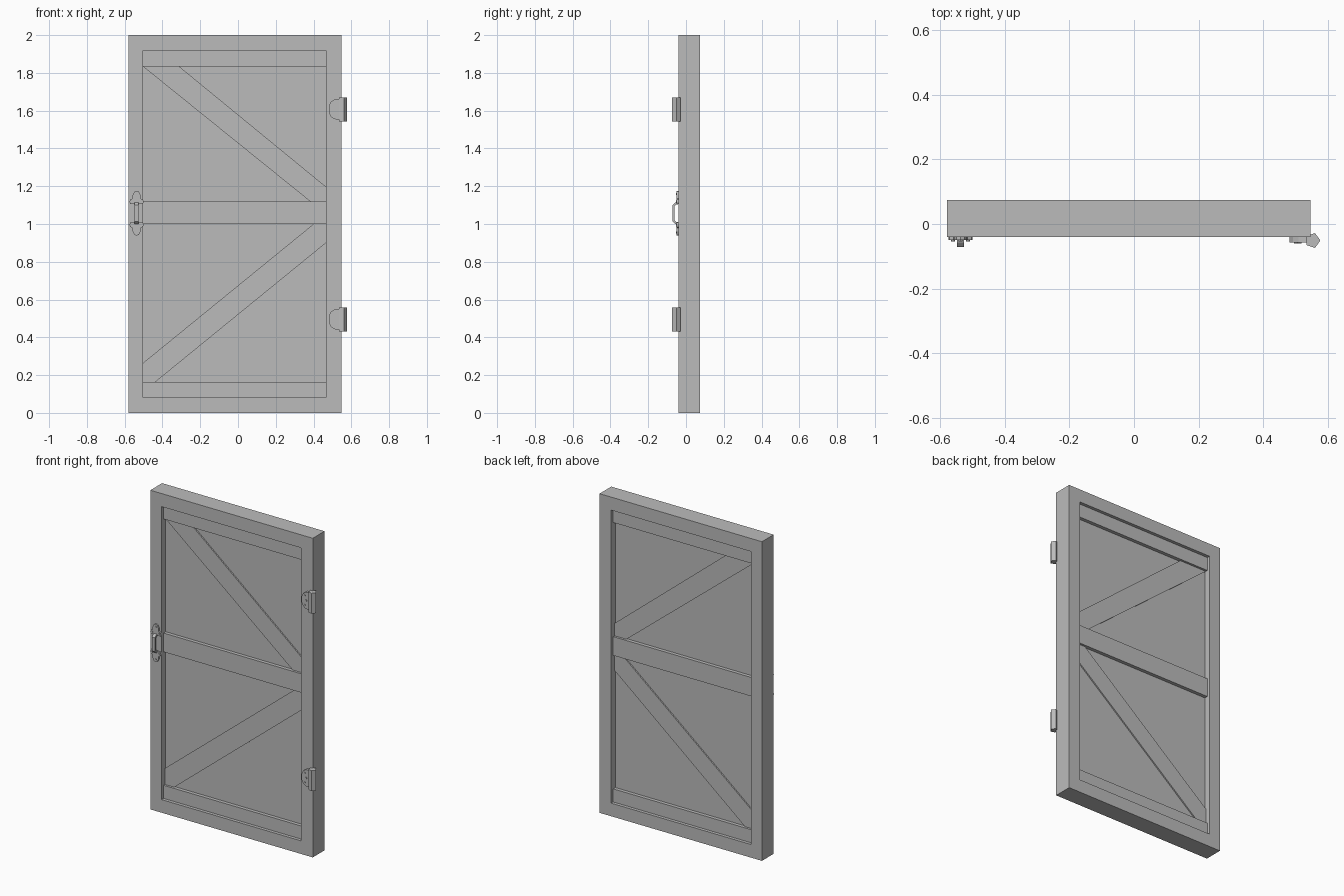
import bpy, bmesh, math
from mathutils import Vector

cube = bpy.data.objects.get("Cube")
if cube:
    bpy.data.objects.remove(cube, do_unlink=True)

grey = bpy.data.materials.new("grey")
grey.use_nodes = True
GREY = (0.5, 0.5, 0.5, 1)
grey.diffuse_color = GREY
grey.node_tree.nodes["Principled BSDF"].inputs["Base Color"].default_value = GREY


def finish(name, bm):
    bmesh.ops.recalc_face_normals(bm, faces=bm.faces)
    mesh = bpy.data.meshes.new(name)
    bm.to_mesh(mesh)
    bm.free()
    mesh.materials.append(grey)
    obj = bpy.data.objects.new(name, mesh)
    bpy.context.collection.objects.link(obj)
    return obj


def prism(name, points, start, end, axis="y"):
    """Extrude an outline: (x, z) along y, (y, z) along x, or (x, y) along z."""
    place = {"y": lambda a, b, d: (a, d, b),
             "x": lambda a, b, d: (d, a, b),
             "z": lambda a, b, d: (a, b, d)}[axis]
    bm = bmesh.new()
    face = bm.faces.new([bm.verts.new(place(a, b, start)) for a, b in points])
    grown = bmesh.ops.extrude_face_region(bm, geom=[face])
    shift = Vector(place(0, 0, end - start))
    bmesh.ops.translate(bm, vec=shift,
                        verts=[g for g in grown["geom"] if isinstance(g, bmesh.types.BMVert)])
    return finish(name, bm)


def rect(x0, x1, z0, z1):
    return [(x0, z0), (x1, z0), (x1, z1), (x0, z1)]


def ngon(cx, cy, r, n):
    return [(cx + r * math.cos(math.tau * i / n), cy + r * math.sin(math.tau * i / n))
            for i in range(n)]


# Door proportions
FRONT, BACK = -0.041, 0.075
LEFT, RIGHT = -0.579, 0.547
IN_L, IN_R, IN_B, IN_T = -0.502, 0.466, 0.082, 1.918
RAIL_IN, BRACE_IN, PANEL_IN = 0.02, 0.034, 0.042

# Outer frame: one ring with clean corners
bm = bmesh.new()
loops = [[bm.verts.new((x, y, z)) for x, z in outline]
         for outline, y in ((rect(LEFT, RIGHT, 0, 2), FRONT),
                            (rect(LEFT, RIGHT, 0, 2), BACK),
                            (rect(IN_L, IN_R, IN_B, IN_T), BACK),
                            (rect(IN_L, IN_R, IN_B, IN_T), FRONT))]
for k in range(4):
    a, b = loops[k], loops[(k + 1) % 4]
    for i in range(4):
        j = (i + 1) % 4
        bm.faces.new((a[i], a[j], b[j], b[i]))
finish("frame", bm)

# Recessed panel, rails and diagonal braces, the same on both sides
prism("panel", rect(IN_L, IN_R, IN_B, IN_T), FRONT + PANEL_IN, BACK - PANEL_IN)
for name, z0, z1 in (("bottom_rail", IN_B, 0.164), ("middle_rail", 1.0, 1.118),
                     ("top_rail", 1.833, IN_T)):
    prism(name, rect(IN_L, IN_R, z0, z1), FRONT + RAIL_IN, BACK - RAIL_IN)
prism("upper_brace", [(IN_L, 1.833), (0.384, 1.118), (IN_R, 1.118),
                      (IN_R, 1.197), (-0.31, 1.833)], FRONT + BRACE_IN, BACK - BRACE_IN)
prism("lower_brace", [(IN_L, 0.164), (-0.437, 0.164), (IN_R, 0.9), (IN_R, 1.0),
                      (0.4, 1.0), (IN_L, 0.265)], FRONT + BRACE_IN, BACK - BRACE_IN)

# Hinges: rounded leaf, five-sided barrel and three screws
LEAF = [(0.545, 0.055), (0.51, 0.052), (0.492, 0.04), (0.482, 0.02)]
for label, zc in (("lower", 0.495), ("upper", 1.607)):
    outline = [(x, zc + h) for x, h in LEAF] + [(x, zc - h) for x, h in reversed(LEAF)]
    prism(label + "_hinge_leaf", outline, FRONT, FRONT - 0.017)
    prism(label + "_hinge_knuckle", rect(0.535, 0.548, zc - 0.062, zc + 0.062),
          FRONT, FRONT - 0.017)
    prism(label + "_hinge_barrel", ngon(0.553, -0.051, 0.024, 5), zc - 0.064, zc + 0.064, "z")
    for x, dz in ((0.502, -0.03), (0.513, 0), (0.502, 0.03)):
        prism(label + "_hinge_screw", ngon(x, zc + dz, 0.006, 8), FRONT - 0.017, FRONT - 0.02)

# Handle: mirrored lobed plates with screws, and a bowed grip between them
HX, HZ = -0.537, 1.057
PLATE = [(0.034, 0.05), (0.037, 0.06), (0.034, 0.072), (0.022, 0.078), (0.02, 0.098),
         (0.012, 0.114), (0.0, 0.119)]
for label, s in (("lower", -1), ("upper", 1)):
    half = [(HX + w, HZ + s * h) for w, h in PLATE]
    other = [(HX - w, HZ + s * h) for w, h in reversed(PLATE[:-1])]
    prism(label + "_handle_plate", half + other, FRONT, FRONT - 0.009)
    for dx, dz in ((-0.023, 0.064), (0.023, 0.064), (0, 0.102)):
        prism(label + "_handle_screw", ngon(HX + dx, HZ + s * dz, 0.006, 8),
              FRONT - 0.009, FRONT - 0.013)

OUTER = [(FRONT, 0.06), (-0.058, 0.056), (-0.071, 0.044)]
INNER = [(-0.062, 0.036), (-0.054, 0.045), (FRONT, 0.048)]
arm = OUTER + INNER
for label, s in (("lower", -1), ("upper", 1)):
    prism(label + "_handle_arm", [(y, HZ + s * h) for y, h in arm], HX - 0.011, HX + 0.011, "x")
prism("handle_grip", rect(-0.071, -0.06, HZ - 0.044, HZ + 0.044), HX - 0.01, HX + 0.01, "x")
